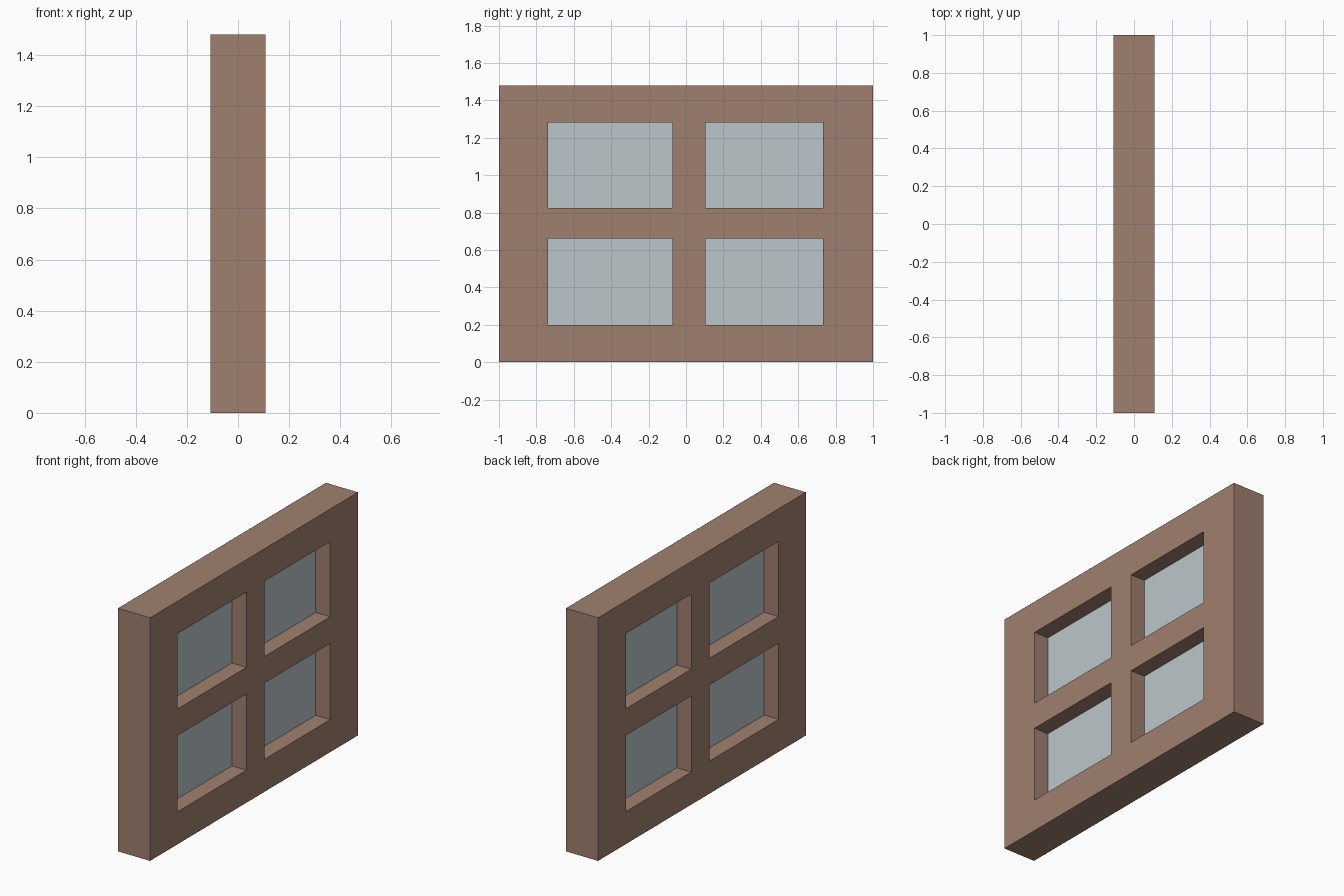
import bpy
import bmesh

if "Cube" in bpy.data.objects:
    bpy.data.objects.remove(bpy.data.objects["Cube"])

HALF_DEPTH = 0.108      # frame half thickness along x
HALF_GLASS = 0.01       # glass half thickness along x
YS = [-1.0, -0.738, -0.073, 0.103, 0.733, 1.0]   # stile and opening edges
ZS = [0.0, 0.198, 0.662, 0.824, 1.282, 1.48]     # rail and opening edges


def material(name, rgb):
    m = bpy.data.materials.new(name)
    m.diffuse_color = (*rgb, 1.0)
    m.use_nodes = True
    m.node_tree.nodes["Principled BSDF"].inputs["Base Color"].default_value = m.diffuse_color
    return m


def slab(name, keep_cell, half, mat):
    """Make a solid from the chosen cells of the y/z layout, extruded along x."""
    bm = bmesh.new()
    verts = [[bm.verts.new((-half, y, z)) for z in ZS] for y in YS]
    for i in range(len(YS) - 1):
        for j in range(len(ZS) - 1):
            if keep_cell(i, j):
                bm.faces.new((verts[i][j], verts[i][j + 1],
                              verts[i + 1][j + 1], verts[i + 1][j]))
    bmesh.ops.delete(bm, geom=[v for v in bm.verts if not v.link_faces], context='VERTS')
    ext = bmesh.ops.extrude_face_region(bm, geom=bm.faces[:], use_keep_orig=True)
    moved = [g for g in ext['geom'] if isinstance(g, bmesh.types.BMVert)]
    bmesh.ops.translate(bm, verts=moved, vec=(2 * half, 0, 0))
    bmesh.ops.recalc_face_normals(bm, faces=bm.faces[:])
    mesh = bpy.data.meshes.new(name)
    bm.to_mesh(mesh)
    bm.free()
    mesh.materials.append(mat)
    obj = bpy.data.objects.new(name, mesh)
    bpy.context.collection.objects.link(obj)
    return obj


def is_opening(i, j):
    return i in (1, 3) and j in (1, 3)


wood = material("brown_wood", (0.352, 0.216, 0.162))
glass = material("pale_glass", (0.497, 0.565, 0.584))

# Window frame with its cross bars
slab("window_frame", lambda i, j: not is_opening(i, j), HALF_DEPTH, wood)

# Glass panes, set in the middle of the frame depth
for a in (1, 3):
    for b in (1, 3):
        slab("glass_pane", lambda i, j: (i, j) == (a, b), HALF_GLASS, glass)
